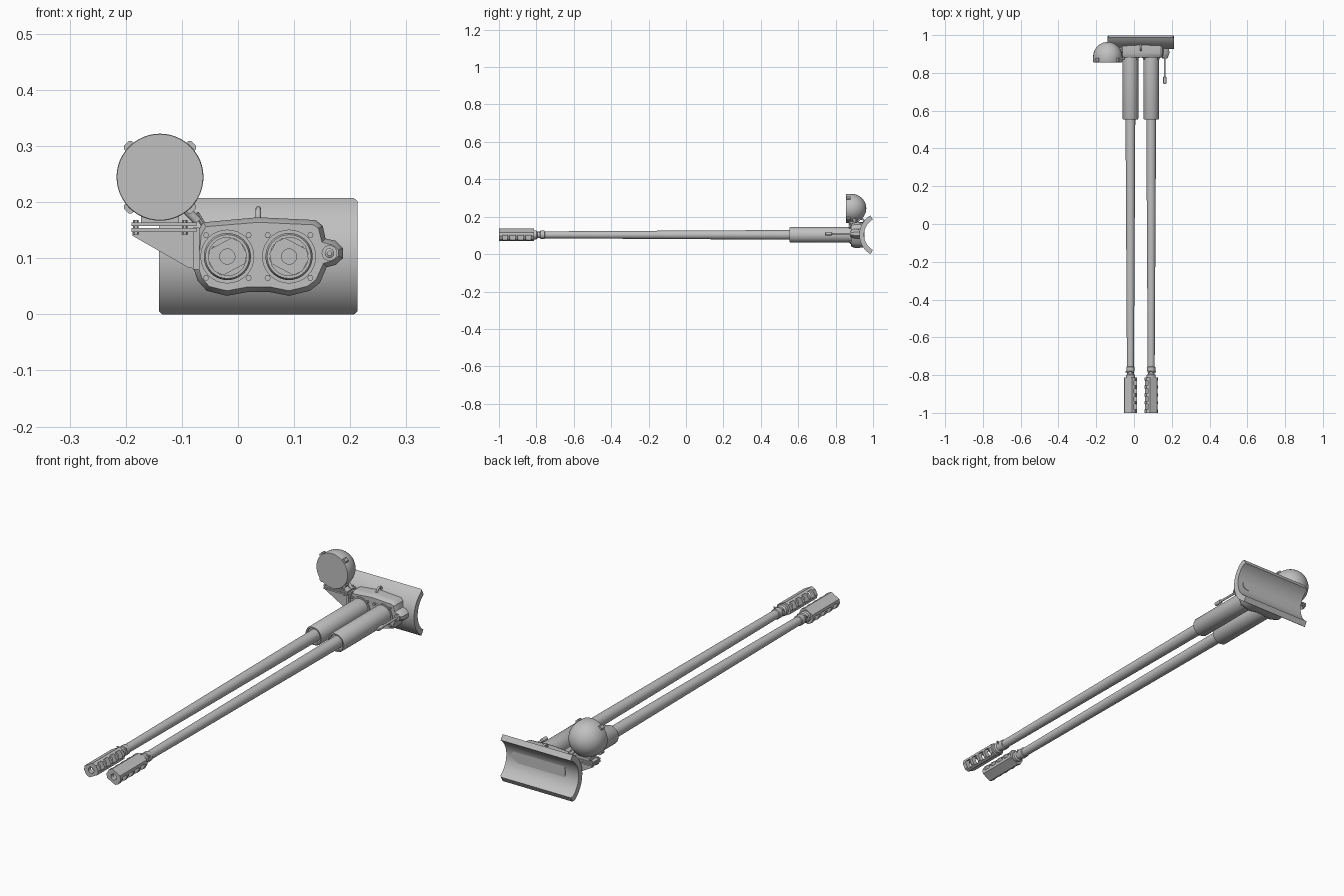
import bpy, bmesh, math
from mathutils import Vector, Matrix

if "Cube" in bpy.data.objects:
    bpy.data.objects.remove(bpy.data.objects["Cube"])

steel = bpy.data.materials.new("grey_steel")
steel.diffuse_color = (0.53, 0.53, 0.53, 1)
steel.use_nodes = True
steel.node_tree.nodes["Principled BSDF"].inputs["Base Color"].default_value = steel.diffuse_color


def finish(bm, name):
    bmesh.ops.remove_doubles(bm, verts=bm.verts, dist=1e-5)
    bmesh.ops.recalc_face_normals(bm, faces=bm.faces)
    me = bpy.data.meshes.new(name)
    bm.to_mesh(me)
    bm.free()
    me.materials.append(steel)
    ob = bpy.data.objects.new(name, me)
    bpy.context.collection.objects.link(ob)
    return ob


def loft(name, rings, caps=True):
    """Skin equal-length rings of points."""
    bm = bmesh.new()
    rows = [[bm.verts.new(p) for p in r] for r in rings]
    n = len(rows[0])
    for a, b in zip(rows, rows[1:]):
        for i in range(n):
            j = (i + 1) % n
            bm.faces.new((a[i], a[j], b[j], b[i]))
    if caps:
        bm.faces.new(rows[0])
        bm.faces.new(rows[-1])
    return finish(bm, name)


def lathe(name, x, z, profile, n=32):
    """Revolve (radius, y) points about a line along y."""
    rings = [[(x + r * math.cos(2 * math.pi * i / n), y, z + r * math.sin(2 * math.pi * i / n))
              for i in range(n)] for r, y in profile]
    return loft(name, rings, caps=False)


def rod(name, p, q, r, n=12):
    p, q = Vector(p), Vector(q)
    rot = (q - p).to_track_quat('Z', 'Y')
    c = [rot @ Vector((r * math.cos(2 * math.pi * i / n), r * math.sin(2 * math.pi * i / n), 0))
         for i in range(n)]
    return loft(name, [[p + v for v in c], [q + v for v in c]])


def prism(name, outline, y0, y1):
    return loft(name, [[(x, y, z) for x, z in outline] for y in (y0, y1)])


def box(name, x0, x1, y0, y1, z0, z1):
    return prism(name, [(x0, z0), (x1, z0), (x1, z1), (x0, z1)], y0, y1)


def cut(target, cutter):
    m = target.modifiers.new("cut", 'BOOLEAN')
    m.object, m.operation, m.solver = cutter, 'DIFFERENCE', 'EXACT'
    bpy.context.view_layer.objects.active = target
    bpy.ops.object.modifier_apply(modifier=m.name)
    bpy.data.objects.remove(cutter)


ZC = 0.103
BARRELS = ((-0.019, 1), (0.091, -1))

# Curved shield with clipped corners
N, CY = 24, 1.046


def arc(r):
    return [(CY - r * math.cos(a), 0.1035 + r * math.sin(a))
            for a in (math.radians(-60 + 120 * i / N) for i in range(N + 1))]


front, back = arc(0.1195), arc(0.094)
rows = []
for side in (0, 1):
    inset = lambda i: 0.006 if i in (0, N) else 0.0
    xs = lambda i: (-0.141 + inset(i)) if side == 0 else (0.213 - inset(i))
    rows.append([(xs(i), *front[i]) for i in range(N + 1)]
                + [(xs(i), *back[i]) for i in range(N, -1, -1)])
loft("curved_shield", rows)

# Gun housing: lobed casting, chamfered toward the front
outline = [(-0.074, 0.145), (-0.062, 0.164), (0.036, 0.173), (0.138, 0.168), (0.151, 0.158),
           (0.156, 0.135), (0.174, 0.131), (0.187, 0.118), (0.187, 0.100), (0.174, 0.088),
           (0.158, 0.084), (0.146, 0.056), (0.128, 0.042), (0.091, 0.033), (0.055, 0.040),
           (0.019, 0.040), (-0.020, 0.033), (-0.056, 0.042), (-0.072, 0.060), (-0.080, 0.084)]


def offset(pts, d):
    out = []
    for i, p in enumerate(pts):
        a, b, c = Vector(pts[i - 1]), Vector(p), Vector(pts[(i + 1) % len(pts)])
        e, f = (b - a).normalized(), (c - b).normalized()
        n = (Vector((e.y, -e.x)) + Vector((f.y, -f.x))).normalized()
        out.append(tuple(b + n * d))
    return out


loft("gun_housing", [[(x, y, z) for x, z in offset(outline, d)]
                     for d, y in ((0.002, 0.955), (0, 0.905), (0.004, 0.892), (0.009, 0.882))])

# Twin guns
for x, s in BARRELS:
    side = "left" if s == 1 else "right"
    lathe(side + "_sleeve_flange", x, ZC, [(0, 0.89), (0.048, 0.89), (0.048, 0.878), (0, 0.878)])
    lathe(side + "_recoil_sleeve", x, ZC,
          [(0, 0.885), (0.042, 0.885), (0.042, 0.56), (0.039, 0.554), (0.034, 0.554),
           (0.034, 0.568), (0, 0.568)], 40)
    lathe(side + "_barrel", x, ZC,
          [(0, 0.60), (0.026, 0.60), (0.0245, 0.30), (0.0185, -0.755), (0.022, -0.757),
           (0.022, -0.778), (0.018, -0.78), (0.018, -0.795), (0.024, -0.80), (0.024, -0.815), (0, -0.815)])
    # Muzzle brake: flat-sided, tilted, with through vents and a bore
    rot = Matrix.Rotation(math.radians(28 * s), 2)

    def place(pts):
        return [(x + v.x, ZC + v.y) for v in (rot @ Vector(p) for p in pts)]

    half = [(0.033, -0.012), (0.033, 0.012), (0.022, 0.026)]
    section = half + [(-0.022, 0.026)] + [(-0.033, 0.012), (-0.033, -0.012), (-0.022, -0.026), (0.022, -0.026)]
    brake = prism(side + "_muzzle_brake", place(section), -1.0, -0.812)
    for k in range(4):
        yc = -0.968 + 0.042 * k
        vent = [(-0.06, -0.017), (0.06, -0.017), (0.06, 0.017), (-0.06, 0.017)]
        cut(brake, prism("vent_cutter", place(vent), yc - 0.014, yc + 0.014))
    cut(brake, lathe("bore_cutter", x, ZC,
                     [(0, -1.02), (0.0135, -1.02), (0.0135, -0.822), (0, -0.822)], 24))
    # Lock pin behind the brake
    rod(side + "_lock_pin", (x - 0.026 * s, -0.782, ZC + 0.014), (x + 0.02 * s, -0.782, ZC + 0.014), 0.004, 8)
    # Flange bolts
    for dx in (-0.038, 0.038):
        for dz in (-0.038, 0.038):
            rod(side + "_flange_bolt", (x + dx, 0.872, ZC + dz), (x + dx, 0.886, ZC + dz), 0.0055, 6)

# Small coaxial gun in the side lobe
lathe("coaxial_collar", 0.163, 0.109, [(0, 0.89), (0.014, 0.89), (0.014, 0.876), (0, 0.876)], 20)
lathe("coaxial_gun", 0.163, 0.109,
      [(0, 0.89), (0.005, 0.89), (0.005, 0.782), (0.0085, 0.778), (0.0085, 0.745),
       (0.004, 0.742), (0.004, 0.76), (0, 0.76)], 16)

# Lifting hook on the housing top
hook = [(0.036, 0.936 - 0.016 * math.cos(a), 0.174 + 0.014 * math.sin(a))
        for a in (math.pi * i / 8 for i in range(9))]
hook = [(0.036, 0.92, 0.16)] + hook + [(0.036, 0.952, 0.16)]
cu = bpy.data.curves.new("lifting_hook", 'CURVE')
cu.dimensions, cu.bevel_depth, cu.bevel_resolution = '3D', 0.005, 2
sp = cu.splines.new('POLY')
sp.points.add(len(hook) - 1)
for pt, co in zip(sp.points, hook):
    pt.co = (*co, 1)
cu.materials.append(steel)
bpy.context.collection.objects.link(bpy.data.objects.new("lifting_hook", cu))

# Searchlight: flat lens, short drum, domed back
LX, LZ, R = -0.139, 0.2445, 0.0775
dome = [(R * math.cos(a), 0.884 + 0.08 * math.sin(a)) for a in (math.pi / 2 * i / 12 for i in range(12))]
lathe("searchlight", LX, LZ, [(0, 0.856), (R - 0.001, 0.856), (R, 0.858)] + dome + [(0, 0.964)], 48)
for k in range(4):
    a = math.radians(45 + 90 * k)
    d = Vector((math.cos(a), math.sin(a)))
    t = Vector((-d.y, d.x))
    c = Vector((LX, LZ))
    quad = [c + d * r + t * w for r, w in ((0.068, -0.010), (0.081, -0.010), (0.085, -0.006),
                                           (0.085, 0.006), (0.081, 0.010), (0.068, 0.010))]
    prism("searchlight_clip", [tuple(q) for q in quad], 0.859, 0.880)

# Searchlight bracket
box("light_pedestal", -0.173, -0.105, 0.872, 0.922, 0.160, 0.176)
for z in (0.147, 0.157):
    box("bracket_shelf", -0.190, -0.074, 0.868, 0.928, z, z + 0.007)
for bx in (-0.182, -0.095):
    for by in (0.876, 0.920):
        rod("shelf_bolt", (bx, by, 0.142), (bx, by, 0.168), 0.005, 6)
for y in (0.878, 0.914):
    prism("bracket_gusset", [(-0.188, 0.148), (-0.188, 0.140), (-0.090, 0.084), (-0.072, 0.080), (-0.072, 0.148)], y, y + 0.006)
box("bracket_wall", -0.080, -0.069, 0.872, 0.935, 0.080, 0.155)
for z in (0.094, 0.130):
    rod("wall_bolt", (-0.086, 0.90, z), (-0.066, 0.90, z), 0.006, 6)
# Cable connector beside the light
rod("cable_connector", (-0.092, 0.900, 0.186), (-0.072, 0.905, 0.166), 0.008)
rod("cable_plug", (-0.074, 0.905, 0.180), (-0.062, 0.91, 0.160), 0.005, 8)

# Smooth round surfaces, keep hard edges
bpy.ops.object.select_all(action='DESELECT')
for ob in bpy.data.objects:
    if ob.type == 'MESH':
        ob.select_set(True)
        bpy.context.view_layer.objects.active = ob
bpy.ops.object.shade_smooth_by_angle(angle=math.radians(32))
